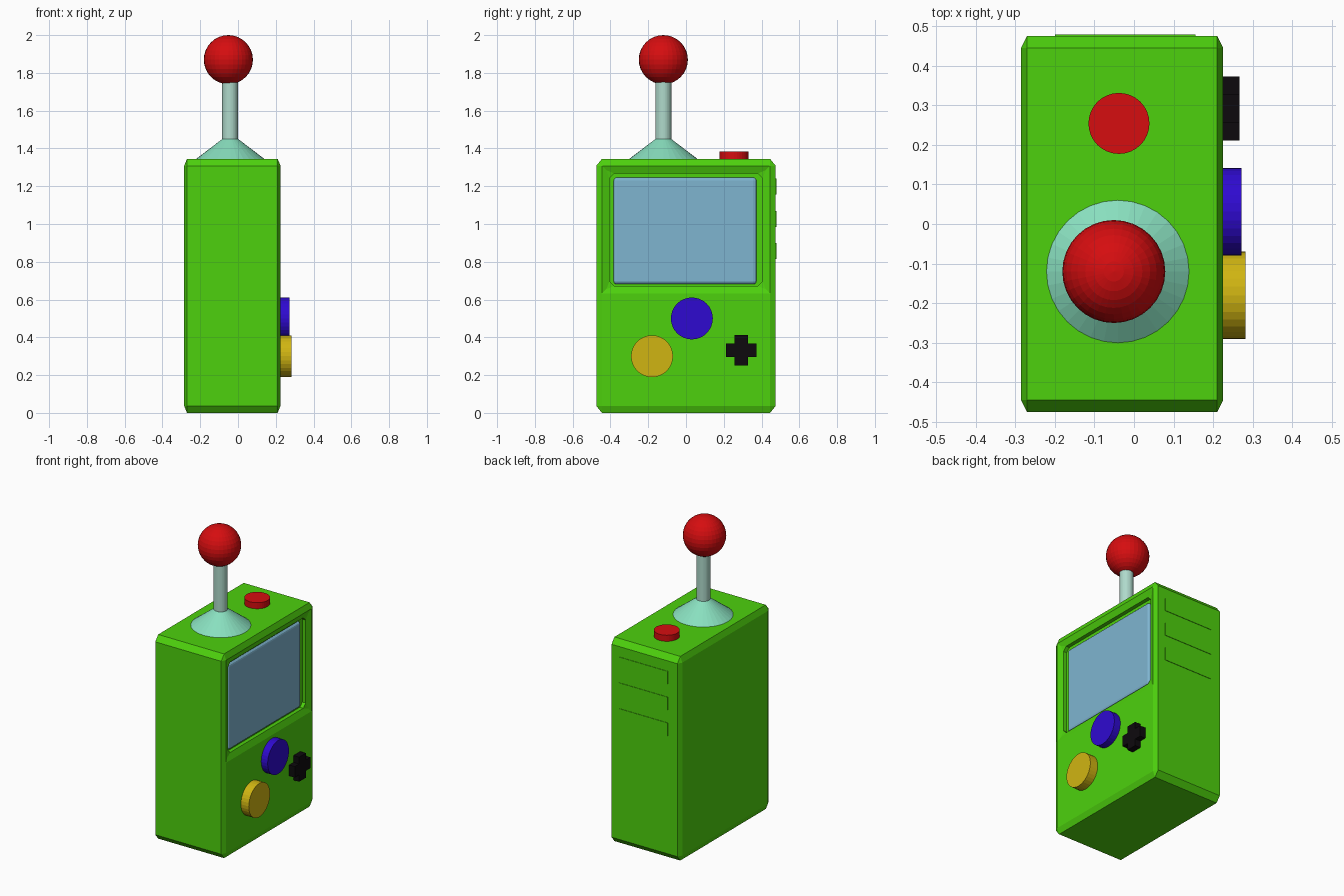
import bpy, bmesh, math
from mathutils import Matrix, Vector

if "Cube" in bpy.data.objects:
    bpy.data.objects.remove(bpy.data.objects["Cube"])


def mat(name, rgb):
    m = bpy.data.materials.new(name)
    m.diffuse_color = (*rgb, 1)
    m.use_nodes = True
    m.node_tree.nodes["Principled BSDF"].inputs["Base Color"].default_value = m.diffuse_color
    return m


GREEN = mat("green", (0.075, 0.64, 0.004))
SCREEN = mat("pale blue", (0.21, 0.46, 0.63))
RED = mat("red", (0.67, 0.004, 0.005))
BLUE = mat("blue", (0.028, 0.003, 0.63))
YELLOW = mat("yellow", (0.63, 0.46, 0.006))
TEAL = mat("teal", (0.25, 0.74, 0.52))
STEEL = mat("grey green", (0.43, 0.70, 0.60))
BLACK = mat("black", (0.004, 0.003, 0.004))


def finish(bm, name, material):
    bmesh.ops.recalc_face_normals(bm, faces=bm.faces)
    me = bpy.data.meshes.new(name)
    bm.to_mesh(me)
    bm.free()
    me.materials.append(material)
    ob = bpy.data.objects.new(name, me)
    bpy.context.collection.objects.link(ob)
    return ob


def box_bm(lo, hi):
    bm = bmesh.new()
    bmesh.ops.create_cube(bm, size=1)
    lo, hi = Vector(lo), Vector(hi)
    bmesh.ops.scale(bm, vec=hi - lo, verts=bm.verts)
    bmesh.ops.translate(bm, vec=(lo + hi) / 2, verts=bm.verts)
    return bm


def rod(name, material, base, length, r1, r2=None, axis="Z", seg=32):
    bm = bmesh.new()
    bmesh.ops.create_cone(bm, cap_ends=True, segments=seg, radius1=r1,
                          radius2=r1 if r2 is None else r2, depth=length)
    bmesh.ops.translate(bm, vec=(0, 0, length / 2), verts=bm.verts)
    if axis == "X":
        bmesh.ops.rotate(bm, matrix=Matrix.Rotation(math.pi / 2, 3, "Y"), verts=bm.verts)
    bmesh.ops.translate(bm, vec=base, verts=bm.verts)
    return finish(bm, name, material)


# Body: chamfered box (bevelled before stretching, so the chamfer differs per axis)
bm = box_bm((-0.51, -0.475, 0), (0.51, 0.475, 1.09))
bmesh.ops.bevel(bm, geom=bm.edges[:], offset=0.03, segments=1, affect="EDGES")
bmesh.ops.scale(bm, vec=(0.5, 1, 1.345 / 1.09), verts=bm.verts)
bmesh.ops.translate(bm, vec=(-0.03, 0, 0), verts=bm.verts)

# Screen recess: split the right face, slope in, cut the corners, then sink
bm.normal_update()
face = max(bm.faces, key=lambda f: f.normal.x * f.calc_area())
bmesh.ops.bisect_plane(bm, geom=[face, *face.edges, *face.verts],
                       plane_co=(0, 0, 0.632), plane_no=(0, 0, 1))


def recess_face():
    bm.normal_update()
    return max((f for f in bm.faces if f.normal.x > 0.99
                and 0.8 < f.calc_center_median().z < 1.2),
               key=lambda f: f.calc_area())


face = recess_face()
bmesh.ops.inset_region(bm, faces=[face], thickness=0.04, depth=0, use_even_offset=True)
face = recess_face()
bmesh.ops.translate(bm, vec=(-0.015, 0, 0), verts=face.verts)
bmesh.ops.bevel(bm, geom=list(face.verts), offset=0.025, segments=1, affect="VERTICES")
face = recess_face()
new = bmesh.ops.extrude_discrete_faces(bm, faces=[face])["faces"][0]
bmesh.ops.translate(bm, vec=(-0.025, 0, 0), verts=new.verts)
finish(bm, "body", GREEN)

# Screen with softened edges
bm = box_bm((0.15, -0.384, 0.68), (0.199, 0.374, 1.247))
bmesh.ops.bevel(bm, geom=bm.edges[:], offset=0.018, segments=3, profile=0.5, affect="EDGES")
finish(bm, "screen", SCREEN)

# Vent slats on the back side
for i in range(3):
    top = 1.24 - 0.17 * i
    finish(box_bm((-0.2, 0.47, top - 0.085), (0.155, 0.478, top)), f"vent_{i + 1}", GREEN)

# Joystick
rod("joystick_base", TEAL, (-0.041, -0.12, 1.345), 0.105, 0.18, 0.042)
rod("joystick_stick", STEEL, (-0.042, -0.12, 1.42), 0.36, 0.042)
bm = bmesh.new()
bmesh.ops.create_uvsphere(bm, u_segments=32, v_segments=16, radius=0.13)
bmesh.ops.translate(bm, vec=(-0.051, -0.12, 1.87), verts=bm.verts)
finish(bm, "joystick_ball", RED)

# Buttons
rod("top_button", RED, (-0.038, 0.254, 1.33), 0.055, 0.077)
rod("blue_button", BLUE, (0.21, 0.031, 0.5), 0.062, 0.111, axis="X")
rod("yellow_button", YELLOW, (0.21, -0.18, 0.3), 0.072, 0.111, axis="X")

# Direction pad: plus-shaped outline extruded outward
a, b = 0.036, 0.081
quarter = [(b, -a), (b, a), (a, a)]
bm = bmesh.new()
verts = []
for k in range(4):
    c, s = round(math.cos(k * math.pi / 2)), round(math.sin(k * math.pi / 2))
    for y, z in quarter:
        verts.append(bm.verts.new((0.21, 0.292 + c * y - s * z, 0.331 + s * y + c * z)))
pad = bm.faces.new(verts)
ext = bmesh.ops.extrude_face_region(bm, geom=[pad])["geom"]
bmesh.ops.translate(bm, vec=(0.056, 0, 0),
                    verts=[v for v in ext if isinstance(v, bmesh.types.BMVert)])
finish(bm, "direction_pad", BLACK)
